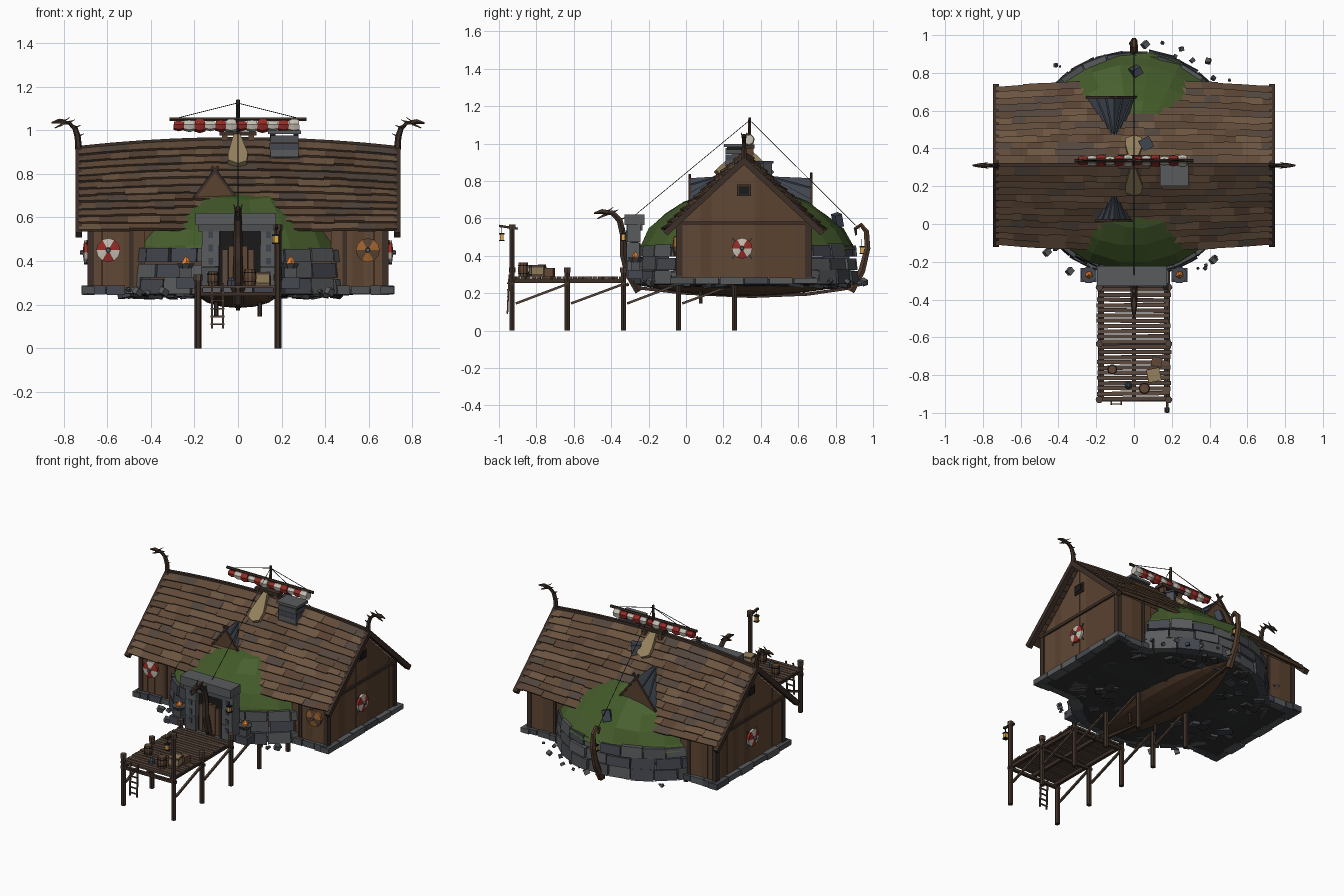
import bpy, bmesh, random
from math import sin, cos, pi, sqrt
from mathutils import Vector as V, Matrix, Euler

if "Cube" in bpy.data.objects:
    bpy.data.objects.remove(bpy.data.objects["Cube"])

random.seed(7)
PAL = dict(roof1=(.12, .07, .042), roof2=(.095, .055, .034), roof3=(.15, .09, .052), roof4=(.085, .06, .045),
           wall1=(.12, .065, .035), wall2=(.10, .054, .03), dark=(.045, .028, .02), deck1=(.11, .07, .05),
           deck2=(.085, .055, .04), hull=(.085, .045, .025), grass=(.055, .10, .022), grass2=(.065, .115, .028),
           st1=(.075, .08, .085), st2=(.10, .105, .11), st3=(.06, .065, .08), under=(.03, .031, .033),
           slate=(.05, .06, .08), red=(.30, .025, .02), white=(.55, .52, .45), tan=(.30, .22, .11),
           ochre=(.35, .13, .03), fire=(.9, .25, .03), glow=(.75, .38, .06), black=(.01, .01, .01))
KEYS = list(PAL)
MATS = {}
ROOF, STONE = ['roof1', 'roof1', 'roof2', 'roof3', 'roof4'], ['st1', 'st2', 'st3']
pick, uni = random.choice, random.uniform


def material(k):
    if k not in MATS:
        MATS[k] = bpy.data.materials.new(k)
        MATS[k].diffuse_color = (*PAL[k], 1)
    return MATS[k]


def part(name, build):
    bm = bmesh.new()
    build(bm)
    bmesh.ops.recalc_face_normals(bm, faces=bm.faces)
    used = sorted({f.material_index for f in bm.faces})
    for f in bm.faces:
        f.material_index = used.index(f.material_index)
    me = bpy.data.meshes.new(name)
    bm.to_mesh(me)
    bm.free()
    for u in used:
        me.materials.append(material(KEYS[u]))
    bpy.context.collection.objects.link(bpy.data.objects.new(name, me))


def poly(bm, pts, faces, m):
    vs = [bm.verts.new(p) for p in pts]
    for f in faces:
        bm.faces.new([vs[i] for i in f]).material_index = KEYS.index(m)


def hexa(bm, p, m):
    poly(bm, p, [(3, 2, 1, 0), (4, 5, 6, 7), (0, 1, 5, 4), (1, 2, 6, 5), (2, 3, 7, 6), (3, 0, 4, 7)], m)


def box(bm, c, s, m, rot=(0, 0, 0)):
    R = Euler(rot).to_matrix()
    hexa(bm, [V(c) + R @ V((x * s[0] / 2, y * s[1] / 2, z * s[2] / 2)) for z in (-1, 1)
              for x, y in ((-1, -1), (1, -1), (1, 1), (-1, 1))], m)


def tube(bm, pts, r, m, n=4):
    pts = [V(p) for p in pts]
    k = len(pts)
    rs = r if isinstance(r, (list, tuple)) else [r] * k
    ring = []
    for i, p in enumerate(pts):
        t = (pts[min(i + 1, k - 1)] - pts[max(i - 1, 0)]).normalized()
        ref = V((1, 0, 0)) if abs(t.x) < .7 else V((0, 1, 0))
        u = t.cross(ref).normalized()
        w = t.cross(u)
        ring += [p + rs[i] * (u * cos(a) + w * sin(a)) for a in [2 * pi * (j + .5) / n for j in range(n)]]
    F = [(i * n + j, i * n + (j + 1) % n, (i + 1) * n + (j + 1) % n, (i + 1) * n + j)
         for i in range(k - 1) for j in range(n)]
    poly(bm, ring, F + [tuple(range(n))[::-1], tuple(range((k - 1) * n, k * n))], m)


def roof(x, t, s, off=0.):
    q = 1 - (x / .73) ** 2
    zr = .915 + .04 * q
    return V((x, .31 + s * t * (.40 + .03 * q) + s * off * .7, zr - t * (zr - .545) + off * .7))


def polar(r, a, z):
    return V((r * cos(a), .32 + r * sin(a), z))


def roof_planks(bm):
    rows = 12
    for s in (-1, 1):
        for i in range(rows):
            x = -.73
            while x < .729:
                x2 = x + uni(.07, .15)
                x2 = .73 if x2 > .69 else x2
                a, b, e = i / rows, (i + 1.15) / rows + uni(0, .015), uni(.014, .02)
                hexa(bm, [roof(x, a, s, -.012), roof(x2, a, s, -.012), roof(x2, b, s, 0), roof(x, b, s, 0),
                          roof(x, a, s, .004), roof(x2, a, s, .004), roof(x2, b, s, e), roof(x, b, s, e)], pick(ROOF))
                x = x2


def roof_trim(bm):
    xs = [-.73 + 1.46 * i / 10 for i in range(11)]
    tube(bm, [roof(x, 0, 1, .005) for x in xs], .014, 'dark')
    for x in (-.73, .73):
        for s in (-1, 1):
            tube(bm, [roof(x, 0, s, -.005), roof(x, 1.06, s, -.005)], .022, 'dark')


def walls(bm):
    prof = [(-.03, .27), (.65, .27), (.65, .575), (.31, .89), (-.03, .575)]
    poly(bm, [(x, y, z) for x in (-.67, .67) for y, z in prof],
         [(0, 1, 2, 3, 4), (9, 8, 7, 6, 5)] + [(i, (i + 1) % 5, 5 + (i + 1) % 5, 5 + i) for i in range(5)], 'wall2')
    top = lambda y: .895 - .93 * abs(y - .31)
    for s in (-1, 1):
        for i in range(12):     # gable boards, split so one joint lies at the ridge
            y, y2 = -.04 + .7 * i / 12, -.04 + .7 * (i + 1) / 12
            xo = .68 + uni(0, .004)
            hexa(bm, [(s * .665, y, .27), (s * xo, y, .27), (s * xo, y2, .27), (s * .665, y2, .27),
                      (s * .665, y, top(y)), (s * xo, y, top(y)), (s * xo, y2, top(y2)), (s * .665, y2, top(y2))],
                 pick(['wall1', 'wall2']))
        for yw in (-.035, .655):  # long side boards
            for i in range(5):
                box(bm, (s * (.45 + .05 * i), yw, .42), (.049, .02 + uni(0, .004), .3), pick(['wall1', 'wall2']))
            box(bm, (s * .675, yw, .42), (.03, .035, .3), 'dark')
            box(bm, (s * .49, yw, .42), (.02, .035, .3), 'dark')
        box(bm, (s * .683, .31, .575), (.02, .72, .018), 'dark')
        box(bm, (s * .683, .31, .75), (.022, .075, .06), 'dark')
        box(bm, (s * .69, .31, .75), (.018, .055, .042), 'black')


def foundation(bm):
    box(bm, (0, .31, .265), (1.34, .69, .03), 'under')
    for s in (-1, 1):
        for i in range(6):
            box(bm, (s * .685, -.02 + .132 * i, .267), (.05 + uni(0, .02), .125, uni(.03, .045)), pick(STONE))
        for i in range(3):
            for y in (-.045, .665):
                box(bm, (s * (.47 + .09 * i), y, .267), (.085, .04 + uni(0, .02), uni(.03, .045)), pick(STONE))


def stone_ring(bm):
    for z0, z1, n, sh in ((.25, .325, 26, 0), (.325, .395, 24, .1), (.395, .46, 27, .2)):
        for i in range(n):
            a, b = 2 * pi * i / n + sh, 2 * pi * (i + .95) / n + sh
            r, h = .6 - (z0 - .25) * .08 + uni(-.008, .01), uni(-.012, .006)
            hexa(bm, [polar(.5, a, z0), polar(r, a, z0), polar(r, b, z0), polar(.5, b, z0), polar(.5, a, z1 + h),
                      polar(r - .006, a, z1 + h), polar(r - .006, b, z1 + h), polar(.5, b, z1 + h)], pick(STONE))


def lathe(bm, prof, n, mats, jit):
    rings = [[polar(r + uni(-jit, jit), 2 * pi * j / n, z + uni(-jit, jit) * .6) for j in range(n)] for r, z in prof]
    vs = [[bm.verts.new(p) for p in ring] for ring in rings]
    for i in range(len(vs) - 1):
        for j in range(n):
            k = (j + 1) % n
            bm.faces.new((vs[i][j], vs[i][k], vs[i + 1][k], vs[i + 1][j])).material_index = KEYS.index(pick(mats))
    bm.faces.new(vs[-1]).material_index = KEYS.index(mats[0])


def underside(bm):
    lathe(bm, [(.57, .29), (.585, .255), (.5, .245), (.3, .24), (.1, .238)], 24, ['under'], .008)
    for i in range(60):
        p = polar(.55 * sqrt(uni(.1, 1)), uni(0, 2 * pi), uni(.238, .25))
        box(bm, p, (uni(.03, .09), uni(.03, .07), .02), pick(['under', 'st3']), (uni(-.2, .2), uni(-.2, .2), uni(0, 3)))


def hull(bm):
    N, C = 14, 9
    pts = []
    for i in range(N + 1):
        u = i / N
        y, f = -.29 + 1.19 * u, sin(pi * min(max(u, .02), .98)) ** .7
        for j in range(C):
            a = pi * j / (C - 1)
            pts.append((-.2 * f * cos(a), y, .285 - (.025 + .075 * f) * sin(a) ** .8))
    poly(bm, pts, [(i * C + j, i * C + j + 1, (i + 1) * C + j + 1, (i + 1) * C + j) for i in range(N)
                   for j in range(C - 1)] + [(i * C, (i + 1) * C, (i + 2) * C - 1, (i + 1) * C - 1) for i in range(N)], 'hull')
    tube(bm, [(0, -.27, .23), (0, 0, .2), (0, .35, .183), (0, .65, .195), (0, .89, .23)], .012, 'dark')


def dragon(bm, base, d, path, r0, k):
    P = lambda o, h: V(base) + V(d) * o + V((0, 0, h))
    n = len(path)
    tube(bm, [P(*p) for p in path], [r0 * (1 - .45 * i / (n - 1)) for i in range(n)], 'dark', 6)
    o, h = path[-1]
    tube(bm, [P(o - .01 * k, h), P(o + .015 * k, h + .006 * k), P(o + .05 * k, h - .002 * k)], [.014 * k, .012 * k, .004 * k], 'dark', 5)
    tube(bm, [P(o, h - .008 * k), P(o + .035 * k, h - .025 * k)], [.008 * k, .003 * k], 'dark')
    side = V(d).cross(V((0, 0, 1)))
    for s in (-1, 1):
        tube(bm, [P(o, h) + side * s * .008 * k, P(o - .035 * k, h + .025 * k) + side * s * .016 * k], [.006 * k, .001], 'dark')
    for i in range(1, n - 1):   # neck spines
        q, w = path[i]
        tube(bm, [P(q, w), P(q - .028 * k, w + .014 * k)], [.008 * k, .001], 'dark')


def dragons(bm):
    for s in (-1, 1):
        dragon(bm, (s * .73, .31, .91), (s, 0, 0), [(0, 0), (.005, .06), (.018, .1), (.045, .125), (.075, .125)], .016, 1)
    dragon(bm, (0, -.25, .21), (0, -1, 0), [(0, 0), (.06, .1), (.085, .2), (.085, .3), (.105, .38), (.145, .42), (.18, .42)], .026, 1.25)
    tube(bm, [(0, .88, .21), (0, .94, .32), (0, .97, .44), (0, .965, .53), (0, .935, .565), (0, .905, .545), (0, .91, .51)],
         [.024, .021, .018, .016, .014, .011, .006], 'hull', 6)
    lantern(bm, (0, .94, .43), .06)


def lantern(bm, c, drop):
    c = V(c)
    tube(bm, [c, c + V((0, 0, drop))], .002, 'black')
    box(bm, c, (.02, .02, .032), 'glow')
    for z in (-.018, .018):
        box(bm, c + V((0, 0, z)), (.027, .027, .007), 'black')


def gate(bm):
    for x in (-.125, .14):
        for i in range(3):
            box(bm, (x + uni(-.004, .004), -.28, .325 + .098 * i), (.08, .07, .097), pick(['st1', 'st2']), (0, 0, uni(-.06, .06)))
        for z in (.34, .4, .46, .52):
            box(bm, (x, -.317, z), (.022, .006, .03), 'slate')
    box(bm, (-.01, -.275, .592), (.37, .105, .055), 'st2')
    box(bm, (-.01, -.275, .55), (.34, .085, .03), 'st1')
    box(bm, (.005, -.27, .41), (.2, .03, .26), 'black')
    for i in range(5):      # arched door boards
        x = -.06 + .03 * i
        h = .13 + .065 * sqrt(1 - (x / .08) ** 2)
        box(bm, (x, -.292, .28 + h / 2), (.028, .02, h), pick(['wall1', 'deck1']))
    lantern(bm, (.17, -.335, .5), .05)
    for s in (-1, 1):       # braziers
        x = s * .24
        box(bm, (x, -.27, .3), (.085, .075, .05), 'st3')
        box(bm, (x, -.27, .345), (.055, .05, .05), 'st1')
        tube(bm, [(x, -.27, .365), (x, -.27, .39)], [.03, .045], 'st3', 8)
        tube(bm, [(x, -.27, .385), (x + .004, -.27, .4), (x, -.27, .425)], [.02, .018, .001], 'fire', 5)


def dock(bm):
    for i in range(22):
        box(bm, (uni(-.006, .006), -.925 + .0275 * i, .283), (.385, .022, .012), pick(['deck1', 'deck2']), (0, 0, uni(-.015, .015)))
    for x in (-.17, 0, .17):
        box(bm, (x, -.63, .266), (.02, .62, .022), 'dark')
    ys = (-.93, -.635, -.335, -.04, .26)
    for s in (-1, 1):
        for i, y in enumerate(ys):
            top = .56 if (s > 0 and i == 0) else .33 if i < 3 else .265
            tube(bm, [(s * .183, y, 0), (s * .183, y, top)], .016, 'dark', 6)
            tube(bm, [(s * .183, y, top - .02), (s * .183, y, top + .008)], .02, 'deck2', 6)
            if i < 4:
                tube(bm, [(s * .183, y + .02, .145), (s * .183, ys[i + 1] - .01, .245)], .009, 'deck2')
        tube(bm, [(s * .1, .08, .145), (s * .1, .08, .25)], .011, 'dark', 6)
    for y in ys:
        tube(bm, [(-.2, y, .25), (.2, y, .25)], .013, 'dark')
    tube(bm, [(.178, -.9, .545), (.175, -1.0, .56)], .009, 'dark')
    lantern(bm, (.175, -.985, .5), .055)
    for x in (-.12, -.068):  # ladder
        tube(bm, [(x, -.955, .09), (x, -.945, .3)], .006, 'deck2')
    for i in range(5):
        tube(bm, [(-.125, -.953, .11 + .036 * i), (-.063, -.953, .11 + .036 * i)], .005, 'deck2')


def barrel(bm, x, y, r, h):
    tube(bm, [(x, y, .288), (x, y, .288 + h / 2), (x, y, .288 + h)], [r * .85, r, r * .85], 'wall1', 10)
    for f in (.2, .75):
        tube(bm, [(x, y, .288 + h * f), (x, y, .288 + h * f + .006)], r * 1.02, 'black', 10)


def cargo(bm):
    box(bm, (.105, -.8, .32), (.065, .065, .062), 'tan', (0, 0, .2))
    for z in (.297, .343):
        box(bm, (.105, -.8, z), (.07, .07, .01), 'deck2', (0, 0, .2))
    box(bm, (.12, -.73, .312), (.055, .05, .045), 'wall1', (0, 0, -.2))
    barrel(bm, .055, -.87, .03, .075)
    barrel(bm, -.115, -.77, .026, .065)
    tube(bm, [(-.03, -.855, .288), (-.03, -.855, .31), (-.03, -.855, .325)], [.02, .02, .008], 'slate', 7)


def dormers(bm):
    for s, d, hw, zb in ((-1, .29, .1, .685), (1, .36, .145, .63)):
        y, yb, zt, x = .31 + s * d, .31 + s * .13, .815, -.105
        A, B, C, D = V((x, y, zt)), V((x - hw, y, zb)), V((x + hw, y, zb)), V((x, yb, zt + .01))
        poly(bm, [A, B, C, D], [(0, 3, 1), (0, 2, 3), (1, 3, 2)], 'slate')
        poly(bm, [A, B, C], [(0, 1, 2)], 'wall2')
        for c in (B, C):
            e = (A - c) * .15
            tube(bm, [c, A + e], .009, 'dark')
            for k in (.35, .7):
                tube(bm, [c.lerp(A, k) + V((0, 0, .003)), c.lerp(A, k).lerp(D, 1 - .0) * 1], .005, 'slate')


def chimneys(bm):
    for i in range(4):
        box(bm, (.213, .26, .86 + .033 * i), (.135 - .008 * (i % 2), .1, .032), STONE[i % 3])
    box(bm, (.213, .26, .99), (.15, .115, .016), 'st2')
    for x in (.16, .266):
        box(bm, (x, .26, .975), (.025, .08, .02), 'black')
    box(bm, (.065, .425, .855), (.05, .05, .08), 'st1', (0, 0, .5))
    box(bm, (.065, .425, .9), (.062, .062, .012), 'slate', (0, 0, .5))


def mast(bm):
    tube(bm, [(0, .34, .88), (0, .34, 1.14)], [.014, .008], 'dark', 6)
    tube(bm, [(-.315, .335, 1.05), (.315, .335, 1.05)], .009, 'dark', 6)
    box(bm, (0, .33, .985), (.17, .07, .02), 'dark')
    for x in (-.06, .06):
        box(bm, (x, .33, .96), (.025, .06, .05), 'wall2')
    for i in range(12):     # furled striped sail
        a, b = -.295 + .048 * i, -.295 + .048 * (i + 1)
        r = .02 + .004 * (i % 3)
        tube(bm, [(a, .335, 1.022), ((a + b) / 2, .335, 1.02), (b, .335, 1.022)], [r, r + .005, r], ['red', 'white'][i % 2], 7)
    for p in ((0, -.27, .62), (0, .93, .54), (-.3, .335, 1.05), (.3, .335, 1.05)):
        tube(bm, [(0, .34, 1.125), p], .0022, 'black', 3)
    for s in (-1, 1):       # hanging canvas on both slopes
        P = [roof(x, t, s, .035) for x, t in ((-.02, -.01), (.01, -.01), (.045, .2), (.04, .29), (0, .32), (-.045, .28), (-.045, .2))]
        Q = [p + V((0, -s * .03, -.03)) for p in P]
        poly(bm, P + Q, [tuple(range(7))] + [(i, (i + 1) % 7, 7 + (i + 1) % 7, 7 + i) for i in range(7)], 'tan')


def shields(bm):
    def shield(c, u, n, cols):
        c, u, n, up = V(c), V(u), V(n), V((0, 0, 1))
        R = lambda i, r, h: c + r * (u * cos(i * pi / 6) + up * sin(i * pi / 6)) + n * h
        for i in range(12):
            poly(bm, [c + n * .018, R(i, .055, .01), R(i + 1, .055, .01), R(i, .055, -.005), R(i + 1, .055, -.005)],
                 [(0, 1, 2), (1, 3, 4, 2)], cols[(i // 2) % 2])
        tube(bm, [c, c + n * .03], [.016, .009], 'st2', 8)
    for s in (-1, 1):
        for a in (.8, -.8):
            e = V((0, cos(a), sin(a))) * .075
            c = V((s * .69, .3, .44))
            tube(bm, [c - e, c + e], .005, 'st1')
        shield((s * .695, .3, .44), (0, 1, 0), (s, 0, 0), ('red', 'white'))
        shield((s * .595, -.055, .45), (1, 0, 0), (0, -1, 0), ('red', 'white') if s < 0 else ('ochre', 'wall2'))


def rubble(bm):
    for i in range(34):
        a, s = uni(0, 2 * pi), uni(.01, .028)
        if abs(cos(a)) < .78:
            box(bm, polar(uni(.6, .68), a, uni(.245, .27)), (s, s, s * .8), pick(STONE), (uni(0, 1), uni(0, 1), uni(0, 3)))
    for x, y in ((-.46, -.15), (-.34, -.25), (.42, -.19), (.06, .95)):
        box(bm, (x, y, .26), (.035, .03, .03), 'st2', (.3, .4, .8))
    box(bm, (.01, .81, .59), (.05, .04, .07), 'slate', (.3, .2, .5))


for name, fn in dict(roof_planks=roof_planks, roof_trim=roof_trim, house_walls=walls, foundation=foundation,
                     stone_ring=stone_ring, rock_underside=underside, ship_hull=hull, dragon_carvings=dragons,
                     stone_gate=gate, dock=dock, cargo=cargo, dormers=dormers, chimneys=chimneys,
                     mast_and_sail=mast, shields=shields, rubble=rubble).items():
    part(name, fn)
part('grass_mound', lambda bm: lathe(bm, [(.585, .43), (.565, .47), (.52, .545), (.44, .62), (.34, .685), (.25, .72), (.1, .74)],
                                     22, ['grass', 'grass', 'grass2'], .01))

for m in bpy.data.materials:
    if m.users and not m.is_grease_pencil:
        m.use_nodes = True
        m.node_tree.nodes["Principled BSDF"].inputs["Base Color"].default_value = m.diffuse_color
